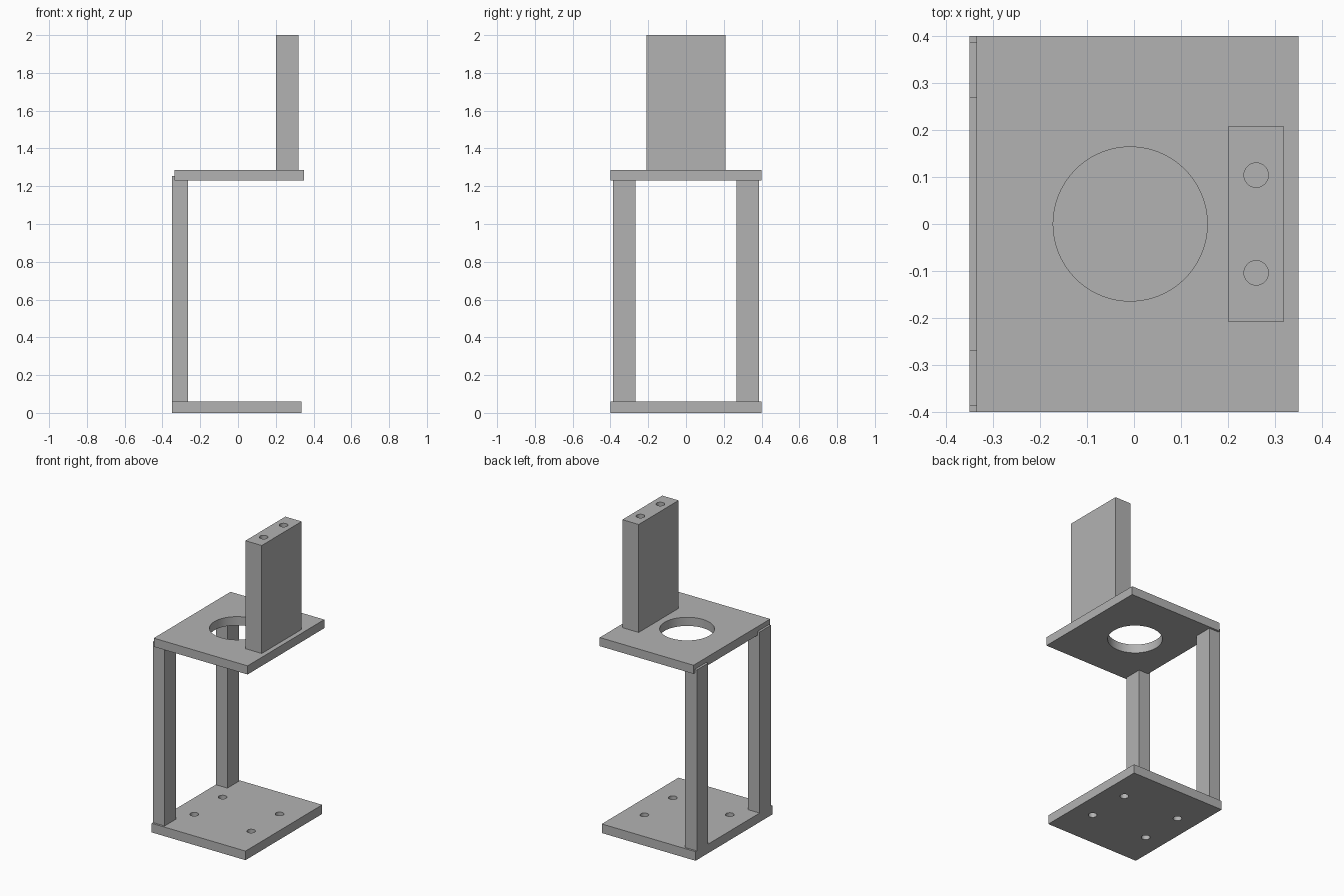
import bpy
import math

old = bpy.data.objects.get("Cube")
if old:
    bpy.data.objects.remove(old, do_unlink=True)

# Single grey material
GREY = (0.45, 0.45, 0.45, 1.0)
grey = bpy.data.materials.new("plain_grey")
grey.use_nodes = True
grey.diffuse_color = GREY
grey.node_tree.nodes["Principled BSDF"].inputs["Base Color"].default_value = GREY


def box(name, x, y, z):
    """Box from (min, max) ranges on each axis."""
    centre = [(r[0] + r[1]) / 2 for r in (x, y, z)]
    bpy.ops.mesh.primitive_cube_add(size=1, location=centre)
    ob = bpy.context.object
    ob.name = name
    ob.scale = [r[1] - r[0] for r in (x, y, z)]
    bpy.ops.object.transform_apply(location=False, rotation=False, scale=True)
    ob.data.materials.append(grey)
    return ob


def drill(ob, holes, radius, z, sides):
    """Cut vertical round holes between two heights."""
    for hx, hy in holes:
        bpy.ops.mesh.primitive_cylinder_add(
            vertices=sides, radius=radius, depth=z[1] - z[0],
            location=(hx, hy, (z[0] + z[1]) / 2))
        cutter = bpy.context.object
        cutter.hide_render = True
        cutter.data.materials.append(grey)
        mod = ob.modifiers.new("hole", 'BOOLEAN')
        mod.operation = 'DIFFERENCE'
        mod.solver = 'EXACT'
        mod.object = cutter
        bpy.ops.object.select_all(action='DESELECT')
        bpy.context.view_layer.objects.active = ob
        ob.select_set(True)
        bpy.ops.object.modifier_apply(modifier=mod.name)
        bpy.data.objects.remove(cutter, do_unlink=True)
    bpy.ops.object.shade_smooth_by_angle(angle=math.radians(30))


BASE_TOP, SHELF_BOTTOM, SHELF_TOP = 0.06, 1.23, 1.287
HOLE_R = 0.026

# Base plate with four screw holes
base = box("base_plate", (-0.35, 0.335), (-0.4, 0.4), (0, BASE_TOP))
screws = [(-0.008 + sx * 0.208, sy * 0.148) for sx in (-1, 1) for sy in (-1, 1)]
drill(base, screws, HOLE_R, (-0.1, 0.2), 32)

# Upper plate with a large round opening
shelf = box("upper_plate", (-0.335, 0.35), (-0.4, 0.4), (SHELF_BOTTOM, SHELF_TOP))
drill(shelf, [(-0.008, 0)], 0.164, (1.1, 1.4), 96)

# Two posts, rising slightly past the underside of the upper plate
for name, side in (("left_post", 1), ("right_post", -1)):
    ys = sorted((side * 0.268, side * 0.387))
    box(name, (-0.35, -0.265), ys, (BASE_TOP, 1.255))

# Upright block with two blind holes in its top
block = box("upright_block", (0.2, 0.319), (-0.208, 0.208), (SHELF_TOP, 2.0))
drill(block, [(0.26, -0.104), (0.26, 0.104)], HOLE_R, (1.8, 2.1), 32)
